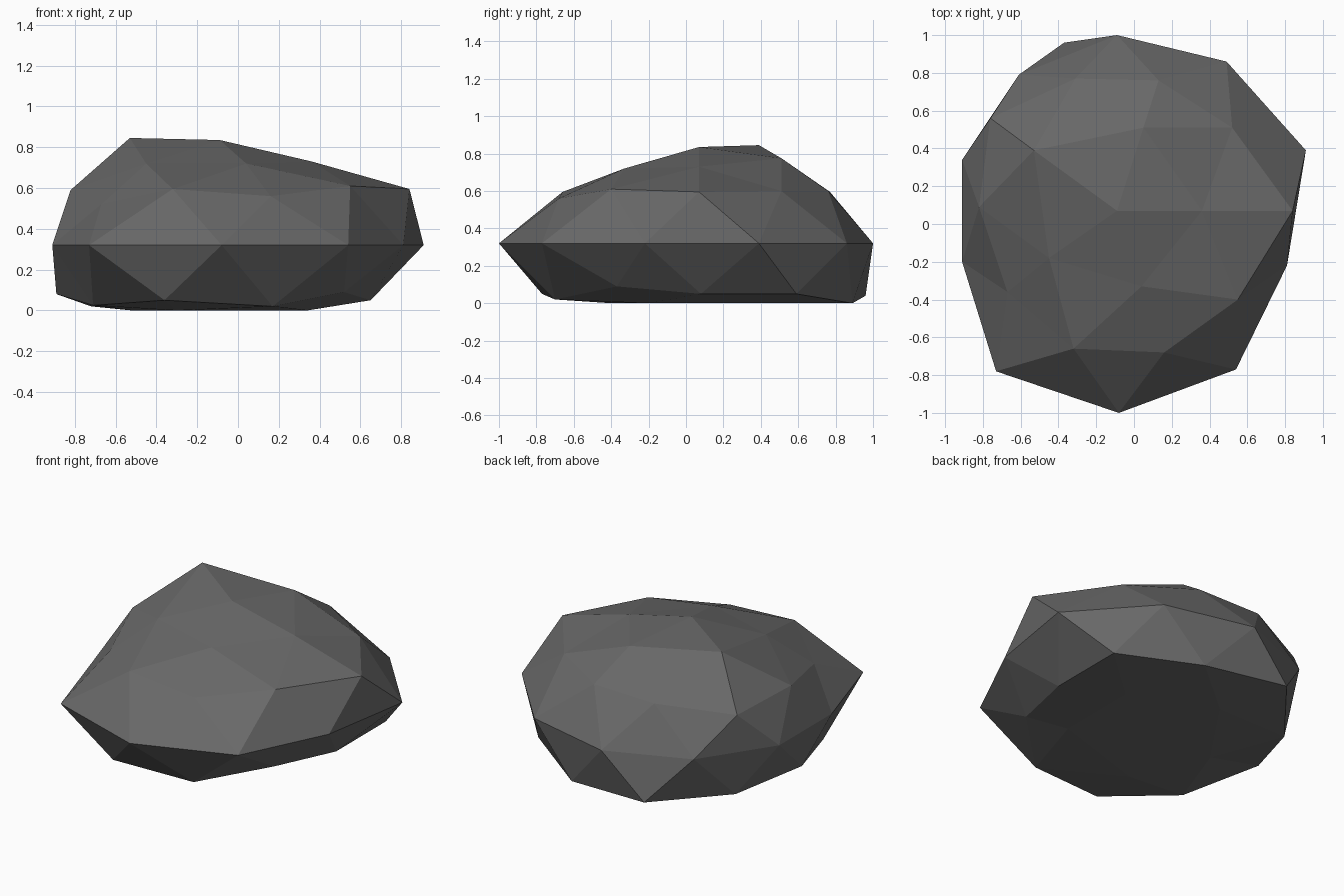
import bpy
import bmesh

if "Cube" in bpy.data.objects:
    bpy.data.objects.remove(bpy.data.objects["Cube"])

# Rings run counter-clockwise from the front
WAIST_Z = 0.32
crown = (-0.09, 0.07, 0.835)
cap = [(0.04, -0.33, 0.72), (0.36, 0.07, 0.73), (0.05, 0.51, 0.775),
       (-0.53, 0.39, 0.845), (-0.45, -0.18, 0.72)]
shoulder = [(0.16, -0.68, 0.56), (0.55, -0.40, 0.61), (0.84, 0.07, 0.595),
            (0.52, 0.51, 0.60), (0.13, 0.76, 0.60), (-0.31, 0.77, 0.595),
            (-0.76, 0.56, 0.56), (-0.82, 0.09, 0.59), (-0.67, -0.36, 0.52),
            (-0.32, -0.66, 0.595)]
waist = [(-0.08, -1.0), (0.54, -0.77), (0.81, -0.22), (0.91, 0.39),
         (0.49, 0.86), (-0.09, 1.0), (-0.61, 0.79), (-0.91, 0.34),
         (-0.91, -0.20), (-0.73, -0.78)]
foot = [(0.17, -0.70, 0.02), (0.52, -0.37, 0.09), (0.65, 0.08, 0.05),
        (0.65, 0.59, 0.05), (0.20, 0.89, 0.0), (-0.37, 0.96, 0.04),
        (-0.72, 0.52, 0.02), (-0.89, 0.08, 0.08), (-0.71, -0.40, 0.025),
        (-0.36, -0.77, 0.05)]
base = [(0.34, -0.20), (0.34, 0.33), (-0.20, 0.55), (-0.52, 0.08), (-0.30, -0.40)]

bm = bmesh.new()


def ring(points, z=0.0):
    return [bm.verts.new((p[0], p[1], p[2] if len(p) > 2 else z)) for p in points]


def band(mid, outer):
    """Zigzag band of triangles between two ten-sided rings."""
    for i in range(10):
        j = (i + 1) % 10
        bm.faces.new((mid[i], mid[j], outer[i]))
        bm.faces.new((outer[i], mid[j], outer[j]))


def close(outer, inner, tip, shift):
    """Close a ten-sided ring with a five-sided ring and a centre point."""
    for i in range(5):
        k = 2 * i + shift
        a, b, c = outer[k - 1], outer[k], outer[(k + 1) % 10]
        nxt = inner[(i + 1) % 5]
        bm.faces.new((inner[i], a, b))
        bm.faces.new((inner[i], b, c))
        bm.faces.new((inner[i], c, nxt))
        bm.faces.new((inner[i], nxt, tip))


waist_ring = ring(waist, WAIST_Z)

# Upper half
shoulder_ring = ring(shoulder)
band(waist_ring, shoulder_ring)
close(shoulder_ring, ring(cap), bm.verts.new(crown), 0)

# Lower half with its flat underside
foot_ring = ring(foot)
band(waist_ring, foot_ring)
close(foot_ring, ring(base), bm.verts.new((-0.05, 0.08, 0.0)), 1)

bmesh.ops.recalc_face_normals(bm, faces=bm.faces[:])
mesh = bpy.data.meshes.new("rock")
bm.to_mesh(mesh)
bm.free()

stone = bpy.data.materials.new("dark_grey_stone")
stone.diffuse_color = (0.14, 0.14, 0.14, 1.0)
stone.use_nodes = True
stone.node_tree.nodes["Principled BSDF"].inputs["Base Color"].default_value = stone.diffuse_color
mesh.materials.append(stone)
rock = bpy.data.objects.new("rock", mesh)
bpy.context.collection.objects.link(rock)
